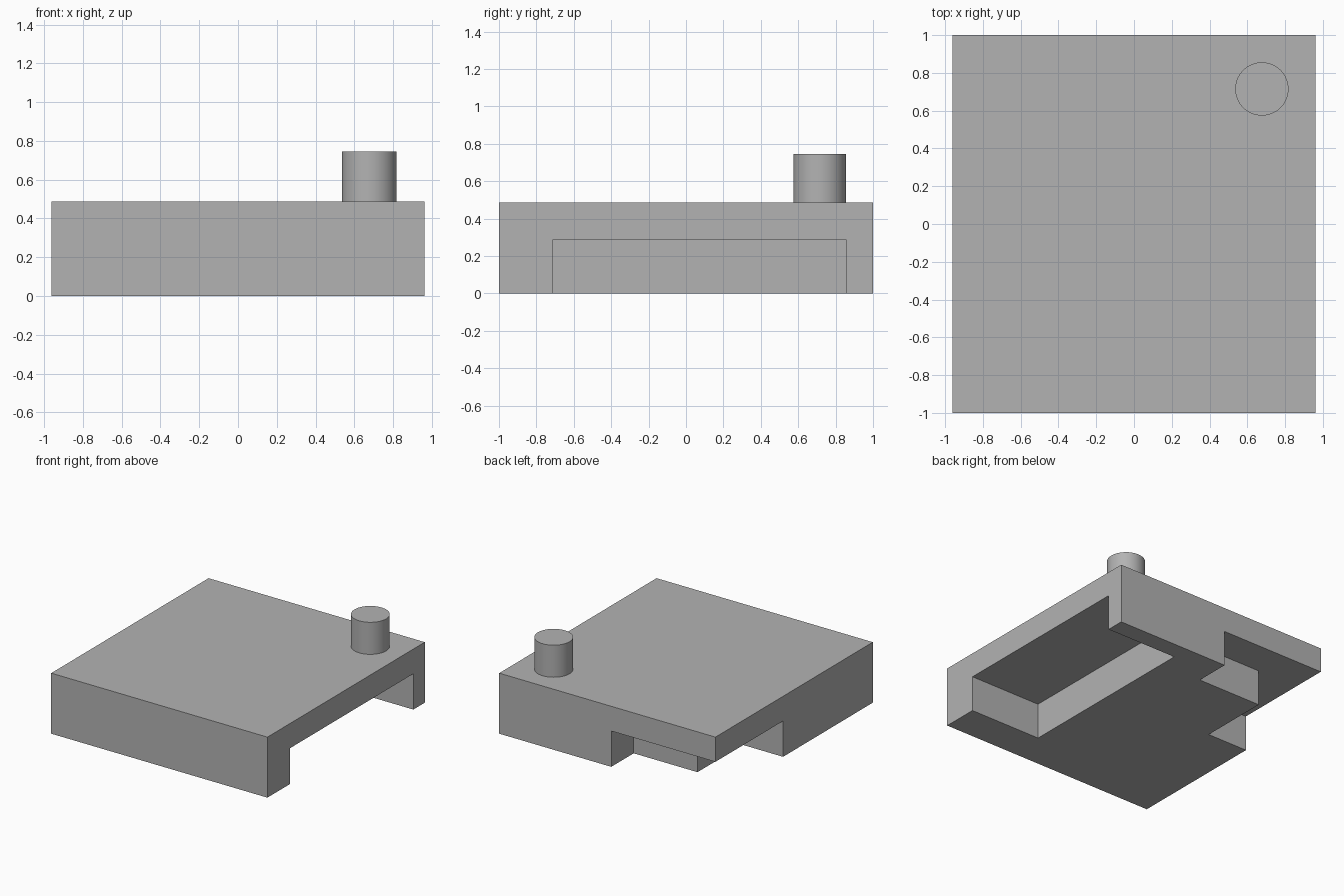
import bpy, math

if "Cube" in bpy.data.objects:
    bpy.data.objects.remove(bpy.data.objects["Cube"])

grey = bpy.data.materials.new("plain_grey")
grey.diffuse_color = (0.45, 0.45, 0.45, 1)
grey.use_nodes = True
grey.node_tree.nodes["Principled BSDF"].inputs["Base Color"].default_value = grey.diffuse_color


def box(name, x0, x1, y0, y1, z0, z1):
    """Axis-aligned box between two corners."""
    bpy.ops.mesh.primitive_cube_add(size=1, location=((x0 + x1) / 2, (y0 + y1) / 2, (z0 + z1) / 2))
    ob = bpy.context.object
    ob.name = name
    ob.scale = (x1 - x0, y1 - y0, z1 - z0)
    bpy.ops.object.transform_apply(location=True, rotation=False, scale=True)
    return ob


W, TOP, CUT = 0.962, 0.487, 0.288

# main block
block = box("block", -W, W, -1, 1, 0, TOP)
block.data.materials.append(grey)

# underside cuts: side pocket, rear step, left corner step
cuts = {
    "side_pocket_cutter": (0.33, W + 0.1, -0.71, 0.855),
    "rear_step_cutter": (-W - 0.1, -0.035, 0.715, 1.1),
    "corner_step_cutter": (-W - 0.2, -0.603, 0.14, 1.2),
}
for name, (x0, x1, y0, y1) in cuts.items():
    cutter = box(name, x0, x1, y0, y1, -0.1, CUT)
    mod = block.modifiers.new(name, 'BOOLEAN')
    mod.operation = 'DIFFERENCE'
    mod.solver = 'EXACT'
    mod.object = cutter
    bpy.ops.object.select_all(action='DESELECT')
    bpy.context.view_layer.objects.active = block
    block.select_set(True)
    bpy.ops.object.modifier_apply(modifier=name)
    bpy.data.objects.remove(cutter)

# round peg on the top
bpy.ops.mesh.primitive_cylinder_add(vertices=64, radius=0.141, depth=0.745 - TOP,
                                    location=(0.677, 0.715, (0.745 + TOP) / 2))
peg = bpy.context.object
peg.name = "peg"
peg.data.materials.append(grey)
bpy.ops.object.shade_smooth_by_angle(angle=math.radians(30))
